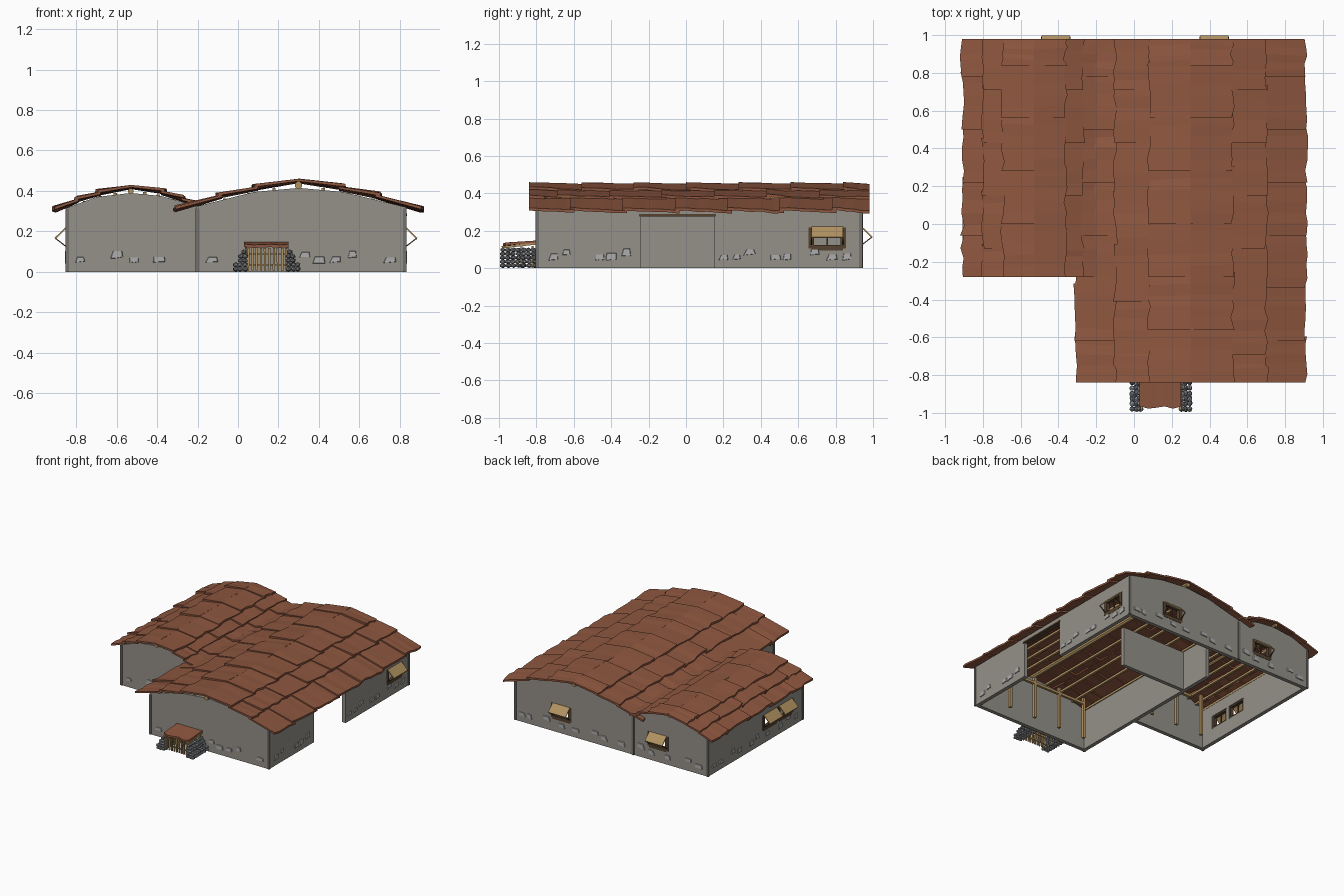
import bpy, bmesh, math, random
from mathutils import Vector

if "Cube" in bpy.data.objects:
    bpy.data.objects.remove(bpy.data.objects["Cube"])
random.seed(4)
R = random.uniform

def mat(name, c):
    m = bpy.data.materials.new(name)
    m.diffuse_color = (*c, 1)
    m.use_nodes = True
    m.node_tree.nodes["Principled BSDF"].inputs["Base Color"].default_value = m.diffuse_color
    return m

PLASTER = mat("grey plaster", (0.30, 0.285, 0.25))
CORNER = mat("dark plaster", (0.17, 0.165, 0.15))
PATCH = mat("light stone", (0.42, 0.42, 0.43))
STONE = mat("rubble stone", (0.26, 0.27, 0.29))
TILE = mat("clay tile", (0.27, 0.095, 0.05))
WOOD = mat("tan wood", (0.45, 0.29, 0.12))
DARK = mat("dark wood", (0.09, 0.055, 0.03))

def finish(bm, name, m):
    bmesh.ops.recalc_face_normals(bm, faces=bm.faces)
    me = bpy.data.meshes.new(name)
    bm.to_mesh(me)
    bm.free()
    me.materials.append(m)
    ob = bpy.data.objects.new(name, me)
    bpy.context.collection.objects.link(ob)
    return ob

def loft(bm, rings):
    """Closed solid through a list of equal-sized rings."""
    vs = [[bm.verts.new(p) for p in r] for r in rings]
    n = len(vs[0])
    for a, b in zip(vs, vs[1:]):
        for i in range(n):
            bm.faces.new((a[i], a[(i + 1) % n], b[(i + 1) % n], b[i]))
    bm.faces.new(vs[0])
    bm.faces.new(vs[-1][::-1])

def box(bm, lo, hi):
    (a, b, c), (d, e, f) = lo, hi
    loft(bm, [[(a, b, z), (d, b, z), (d, e, z), (a, e, z)] for z in (c, f)])

def beam(bm, p, q, r, sides=4):
    p, q = Vector(p), Vector(q)
    d = (q - p).normalized()
    s = d.cross(Vector((0, 0, 1)) if abs(d.z) < 0.9 else Vector((0, 1, 0))).normalized()
    t = s.cross(d)
    angs = [(i + 0.5) * 2 * math.pi / sides for i in range(sides)]
    loft(bm, [[o + (s * math.cos(a) + t * math.sin(a)) * r for a in angs] for o in (p, q)])

def interp(prof, u):
    for (a, za), (b, zb) in zip(prof, prof[1:]):
        if a <= u <= b:
            return za + (zb - za) * (u - a) / (b - a)
    return prof[-1][1]

def place(axis, u, w, z):
    return (u, w, z) if axis == 'x' else (w, u, z)

def wall(name, axis, c, t, prof, holes=()):
    """Wall along an axis, outer face at c, thickness t, with openings."""
    bm = bmesh.new()
    us = sorted({p[0] for p in prof} | {u for h in holes for u in h[:2]})
    for a, b in zip(us, us[1:]):
        cuts = [h for h in holes if h[0] <= a and h[1] >= b]
        spans = [(0, None)] if not cuts else [(0, cuts[0][2]), (cuts[0][3], None)]
        for z0, z1 in spans:
            if z1 == 0:
                continue
            loft(bm, [[place(axis, u, c, z0), place(axis, u, c + t, z0),
                       place(axis, u, c + t, z1 or interp(prof, u)),
                       place(axis, u, c, z1 or interp(prof, u))] for u in (a, b)])
    return finish(bm, name, PLASTER)

# Walls
GR = [(-.2, .325), (.08, .395), (.3, .415), (.52, .395), (.83, .32)]
GL = [(-.85, .315), (-.7, .37), (-.53, .39), (-.38, .375), (-.2, .325)]
T, W0, W1 = .03, .11, .215
wall("front_gable_wall", 'x', -.8, T, GR)
wall("left_wing_front_wall", 'x', -.24, T, GL)
wall("back_wall", 'x', .94, -T, GL + GR[1:], [(-.49, -.34, W0, W1), (.35, .5, W0, W1)])
wall("right_wall", 'y', .83, -T, [(-.8, .32), (.94, .32)], [(-.24, .15, 0, .28), (.67, .84, W0, W1)])
wall("left_wall", 'y', -.85, T, [(-.24, .315), (.94, .315)], [(-.1, .06, W0, W1), (.09, .25, W0, W1)])
wall("middle_wall", 'y', -.205, T, [(-.8, .325), (.6, .325)])
wall("inner_partition", 'x', .32, .03, [(-.19, .31), (.39, .31)])

# Corner strips and door lintel
bm = bmesh.new()
for x, y in [(.825, -.795), (.825, .935), (-.845, .935), (-.845, -.235), (-.2, -.795), (-.2, .938)]:
    box(bm, (x - .009, y - .009, 0), (x + .009, y + .009, .312))
finish(bm, "corner_strips", CORNER)
bm = bmesh.new()
box(bm, (.795, -.25, .277), (.836, .16, .289))
finish(bm, "door_lintel", DARK)

# Propped shutters with window frames
shut, frame = bmesh.new(), bmesh.new()
for axis, c, s, a, b in [('x', .94, 1, -.49, -.34), ('x', .94, 1, .35, .5), ('y', .83, 1, .67, .84),
                         ('y', -.85, -1, -.1, .06), ('y', -.85, -1, .09, .25)]:
    P = lambda u, o, z: place(axis, u, c + s * o, z)
    loft(shut, [[P(u, .002, .222), P(u, .057, .168), P(u, .054, .161), P(u, .002, .212)] for u in (a, b)])
    for u in (a, b):
        beam(frame, P(u, -.012, W0 - .004), P(u, -.012, W1 + .004), .02)
        beam(frame, P(u, .052, .165), P(u, 0, .125), .004)
    for z in (W0, W1):
        beam(frame, P(a, -.012, z), P(b, -.012, z), .02 if z < .2 else .016)
    m = (a + b) / 2
    beam(frame, P(m, -.012, W0), P(m, -.012, W1), .006)
finish(shut, "shutters", WOOD)
finish(frame, "window_frames", DARK)

# Exposed stone patches low on the walls
bm = bmesh.new()
def patch(axis, c, s, u, z):
    w, h = R(.022, .034), R(.013, .022)
    pts = [(-w, -h), (0, -h * R(.7, 1)), (w, -h * R(.5, 1)), (w * R(.7, 1), h), (-w * R(.4, 1), h)]
    loft(bm, [[place(axis, u + p * k, c + s * o, z + q * k) for p, q in pts] for o, k in ((-.004, 1), (.006, .85))])
rows = [('x', -.24, -1, [-.78, -.6, -.515, -.39]), ('x', -.8, -1, [-.13, .33, .4, .48, .565, .75]),
        ('y', .83, 1, [-.71, -.64, -.46, -.4, -.32, .2, .27, .34, .48, .54, .69, .78, .86]),
        ('x', .94, 1, [-.77, -.68, -.5, -.36, -.27, -.1, .05, .13, .3, .42, .55, .7, .76]),
        ('y', -.85, -1, [-.15, -.05, .04, .2, .33, .4, .55, .63, .78, .86]),
        ('y', -.205, -1, [-.7, -.6, -.42, -.35])]
for axis, c, s, us in rows:
    for i, u in enumerate(us):
        patch(axis, c, s, u, (.06, .085, .058)[i % 3])
finish(bm, "stone_patches", PATCH)

# Roofs: overlapping wavy clay courses stepping down from each ridge
def roof(name, sides, y0, y1):
    bm = bmesh.new()
    for pts in sides:
        for k, ((xa, za), (xb, zb)) in enumerate(zip(pts, pts[1:])):
            last = k == len(pts) - 2
            ext = 0 if last else .12
            xe, ze = xb + (xb - xa) * ext, zb + (zb - za) * ext
            w = .28
            y = y0 - (0, .13, .06)[k % 3]
            while y < y1:
                a, b = max(y, y0), min(y + w + .025, y1)
                if b - a > .03:
                    rings, n = [], 5
                    tilt = R(.004, .009)
                    for i in range(n + 1):
                        f = i / n
                        yy = a + (b - a) * f
                        h = tilt * (1 - 2 * f) + R(-.002, .002)
                        lo, xj = .012 + R(-.003, .003), R(-.011, .011)
                        slant = R(-.012, .012) if 0 < i < n else 0
                        rings.append([(xa, yy, za + h * .6), (xe + xj, yy + slant, ze + lo + h),
                                      (xe + xj, yy + slant, ze + lo + h - .015), (xa, yy, za + h * .6 - .012)])
                    loft(bm, rings)
                y += w
    return finish(bm, name, TILE)

RL = [(.3, .455), (.1, .418), (-.08, .378), (-.31, .305)]
RR = [(.3, .455), (.5, .418), (.68, .378), (.91, .305)]
LL = [(-.53, .425), (-.68, .392), (-.79, .357), (-.91, .305)]
LR = [(-.53, .425), (-.38, .397), (-.28, .362), (-.19, .33)]
roof("main_roof", [RL, RR], -.84, .98)
roof("left_wing_roof", [LL, LR], -.28, .98)

# Roof timbers: purlins, ridge poles, tie beams and posts
bm = bmesh.new()
for side, y0 in ((RL, -.8), (RR, -.8), (LL, -.24), (LR, -.24)):
    prof = sorted(side)
    x0, x1 = side[0][0], side[-1][0]
    for f in (.2, .4, .6, .78):
        x = x0 + (x1 - x0) * f
        z = interp(prof, x) - .026
        beam(bm, (x, y0 + .01, z), (x, .93, z), .012)
beam(bm, (.3, -.825, .428), (.3, .965, .428), .019, 8)
beam(bm, (-.53, -.26, .398), (-.53, .965, .398), .014, 8)
for xs, y in (((.62, .39, .16, -.07), -.65), ((-.69, -.46, -.23), -.07)):
    for x in xs:
        beam(bm, (x, y, 0), (x, y, .33), .015)
    beam(bm, (xs[0] + .1, y, .285), (xs[-1], y, .285), .014)
finish(bm, "roof_timbers", WOOD)

# Small front pen: sloped roof, slatted gate, side rails
bm = bmesh.new()
rings = []
for i in range(6):
    x, j = .03 + .22 * i / 5, R(-.008, .008)
    rings.append([(x, -.972 + j, .135 + j / 3), (x, -.8, .148), (x, -.8, .136), (x, -.972 + j, .12 + j / 3)])
loft(bm, rings)
finish(bm, "pen_roof", TILE)
bm = bmesh.new()
for i in range(10):
    x = .05 + .19 * i / 9
    beam(bm, (x, -.95, .006), (x + R(-.003, .003), -.95, .118), .0075)
for z in (.035, .09):
    beam(bm, (.04, -.943, z), (.25, -.943, z), .006)
for x in (.04, .245):
    beam(bm, (x, -.985, .112), (x, -.8, .132), .008)
    for y in (-.95, -.88, -.82):
        beam(bm, (x, y, 0), (x, y, .12), .008)
finish(bm, "pen_gate", WOOD)

# Rubble piles flanking the pen
bm = bmesh.new()
for cx, s in ((.035, -1), (.25, 1)):
    for layer in range(5):
        z = .014 + layer * .021
        for j in range(7):
            y = -.98 + j * .028 + R(-.005, .005)
            for x in ((0, .025, .045) if layer < 2 else (0, .02) if layer < 4 else (.005,)):
                g = bmesh.ops.create_icosphere(bm, subdivisions=1, radius=1)
                sx, sy, sz = R(.012, .017), R(.013, .018), R(.011, .014)
                a = R(0, 3)
                for v in g["verts"]:
                    p = v.co.copy()
                    q = (p.x * math.cos(a) - p.y * math.sin(a), p.x * math.sin(a) + p.y * math.cos(a))
                    v.co = (cx + s * x + q[0] * sx, max(y, -.98) + q[1] * sy, max(0, z + p.z * sz))
finish(bm, "rubble_piles", STONE)
